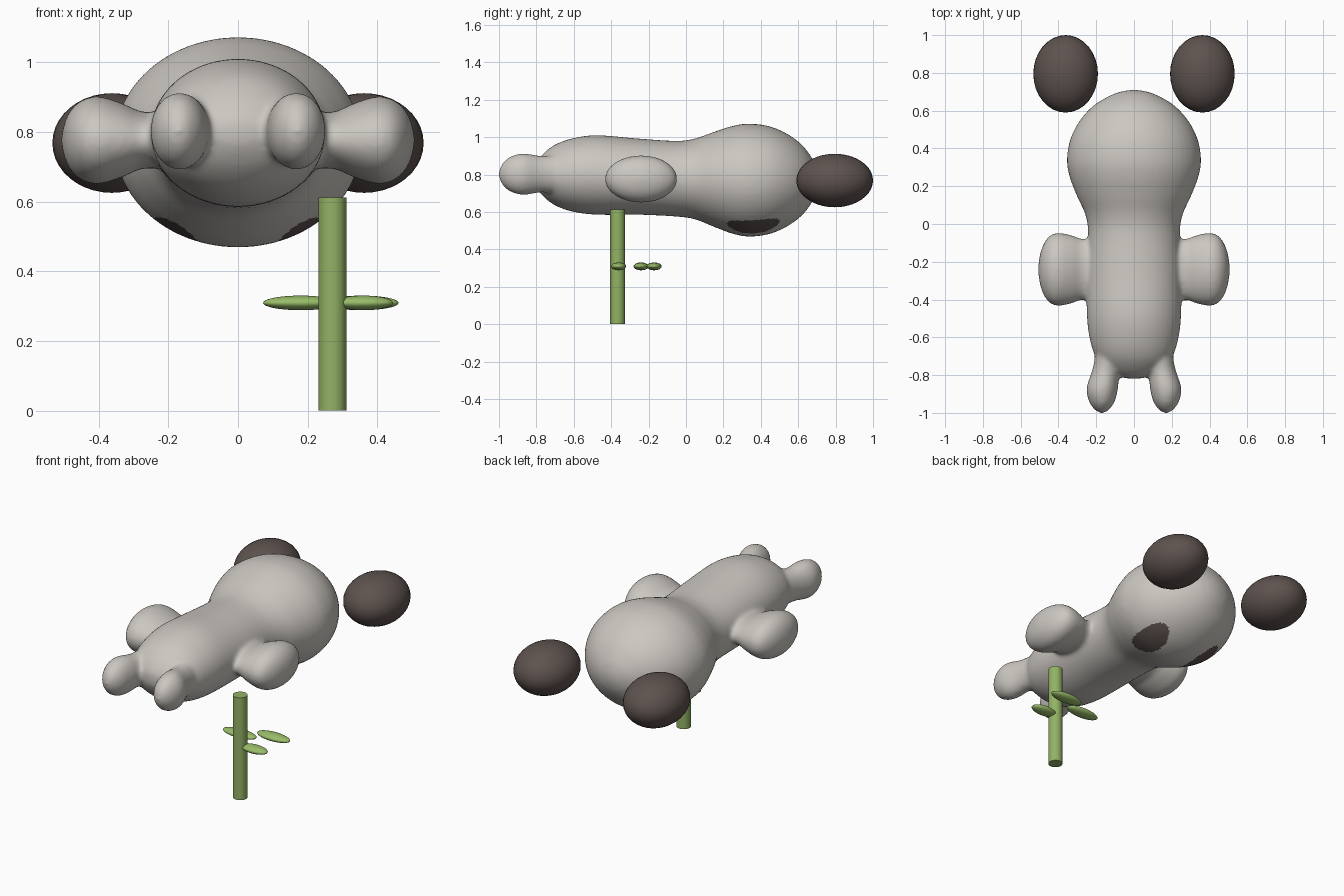
import bpy, bmesh, math
from mathutils import Vector

old = bpy.data.objects.get("Cube")
if old:
    bpy.data.objects.remove(old, do_unlink=True)


def material(name, rgb):
    m = bpy.data.materials.new(name)
    m.use_nodes = True
    m.diffuse_color = (*rgb, 1)
    for node in m.node_tree.nodes:
        if node.type == 'BSDF_PRINCIPLED':
            node.inputs["Base Color"].default_value = (*rgb, 1)
    return m


pale = material("warm pale grey", (0.60, 0.57, 0.53))
dark = material("dark brown", (0.11, 0.085, 0.077))
green = material("stem green", (0.29, 0.45, 0.13))
leaf_green = material("leaf green", (0.32, 0.51, 0.14))


def smooth_rows(rows, steps=6):
    """Catmull-Rom interpolation through the station rows."""
    out = []
    padded = [rows[0]] + rows + [rows[-1]]
    for i in range(len(rows) - 1):
        for s in range(steps):
            t = s / steps
            out.append([0.5 * (2 * b + (c - a) * t + (2 * a - 5 * b + 4 * c - d) * t ** 2
                               + (3 * b - a - 3 * c + d) * t ** 3)
                        for a, b, c, d in zip(*padded[i:i + 4])])
    return out + [rows[-1]]


def loft(bm, sections, u, v, sides=48):
    """Closed skin through elliptical sections (centre, radius_u, radius_v)."""
    rings = []
    for centre, ru, rv in sections:
        angles = [math.tau * k / sides for k in range(sides)]
        rings.append([bm.verts.new(centre + u * ru * math.cos(a) + v * rv * math.sin(a))
                      for a in angles])
    for r, q in zip(rings, rings[1:]):
        for k in range(sides):
            n = (k + 1) % sides
            bm.faces.new((r[k], r[n], q[n], q[k]))
    bm.faces.new(rings[0])
    bm.faces.new(rings[-1])


X, Y, Z = Vector((1, 0, 0)), Vector((0, 1, 0)), Vector((0, 0, 1))

# Trunk and head: y, half width, top, bottom
trunk = [[-0.82, 0.01, 0.81, 0.79], [-0.81, 0.07, 0.85, 0.75], [-0.77, 0.15, 0.905, 0.69],
         [-0.70, 0.205, 0.96, 0.635], [-0.60, 0.236, 0.995, 0.60], [-0.47, 0.25, 1.01, 0.585],
         [-0.25, 0.25, 0.992, 0.585], [-0.05, 0.243, 0.98, 0.575], [0.05, 0.258, 0.993, 0.56],
         [0.15, 0.303, 1.028, 0.52], [0.25, 0.341, 1.06, 0.483], [0.34, 0.355, 1.072, 0.468],
         [0.45, 0.337, 1.057, 0.483], [0.55, 0.285, 1.012, 0.528], [0.63, 0.21, 0.948, 0.592],
         [0.685, 0.115, 0.868, 0.672], [0.705, 0.05, 0.812, 0.728], [0.71, 0.01, 0.778, 0.762]]
# Arm: x, half depth, half height
arm = [[0.10, 0.15, 0.07], [0.22, 0.16, 0.08], [0.28, 0.163, 0.083], [0.33, 0.18, 0.105],
       [0.40, 0.193, 0.126], [0.45, 0.175, 0.114], [0.485, 0.12, 0.08], [0.502, 0.055, 0.037],
       [0.507, 0.006, 0.004]]
# Leg: y, centre x, half width, half height
leg = [[-0.60, 0.12, 0.08, 0.10], [-0.72, 0.135, 0.075, 0.10], [-0.78, 0.15, 0.073, 0.098],
       [-0.87, 0.168, 0.083, 0.111], [-0.94, 0.17, 0.068, 0.093], [-0.985, 0.17, 0.036, 0.052],
       [-1.003, 0.17, 0.004, 0.005]]

bm = bmesh.new()
loft(bm, [(Vector((0, y, (t + b) / 2)), w, (t - b) / 2)
          for y, w, t, b in smooth_rows(trunk)], X, Z)
for side in (-1, 1):
    loft(bm, [(Vector((side * x, -0.24, 0.776)), d, h)
              for x, d, h in smooth_rows(arm)], Y, Z)
    loft(bm, [(Vector((side * x, y, 0.802)), w, h)
              for y, x, w, h in smooth_rows(leg)], X, Z)
bmesh.ops.recalc_face_normals(bm, faces=bm.faces)
mesh = bpy.data.meshes.new("body")
bm.to_mesh(mesh)
bm.free()
body = bpy.data.objects.new("body", mesh)
bpy.context.collection.objects.link(body)

# Fuse the limbs into one soft skin
fuse = body.modifiers.new("fuse", 'REMESH')
fuse.mode = 'VOXEL'
fuse.voxel_size = 0.011
relax = body.modifiers.new("relax", 'SMOOTH')
relax.factor = 0.5
relax.iterations = 10
depsgraph = bpy.context.evaluated_depsgraph_get()
skin = bpy.data.meshes.new_from_object(body.evaluated_get(depsgraph))
body.modifiers.clear()
body.data = skin
skin.materials.clear()
skin.materials.append(pale)
skin.materials.append(dark)

# Eye patches on the underside of the head
for p in skin.polygons:
    c = p.center
    in_patch = ((c.y - 0.36) / 0.14) ** 2 + ((abs(c.x) - 0.18) / 0.068) ** 2 < 1
    p.material_index = int(in_patch and c.z < 0.62)
    p.use_smooth = True


def finish(name, mat):
    o = bpy.context.object
    o.name = name
    o.data.materials.append(mat)
    bpy.ops.object.shade_smooth_by_angle(angle=math.radians(40))
    return o


def ellipsoid(name, centre, radii, mat):
    bpy.ops.mesh.primitive_uv_sphere_add(segments=32, ring_count=20, location=centre)
    bpy.context.object.scale = radii
    finish(name, mat)


# Ears
for side, label in ((1, "left"), (-1, "right")):
    ellipsoid(label + "_ear", (side * 0.362, 0.795, 0.768), (0.171, 0.205, 0.143), dark)

# Plant stalk and leaves
bpy.ops.mesh.primitive_cylinder_add(vertices=32, radius=0.04, depth=0.612,
                                    location=(0.271, -0.366, 0.306))
finish("stalk", green)
for i, (x, y, length) in enumerate([(0.18, -0.24, 0.108), (0.36, -0.36, 0.085),
                                    (0.355, -0.17, 0.106)]):
    ellipsoid(f"leaf_{i + 1}", (x, y, 0.309), (length, 0.04, 0.021), leaf_green)
